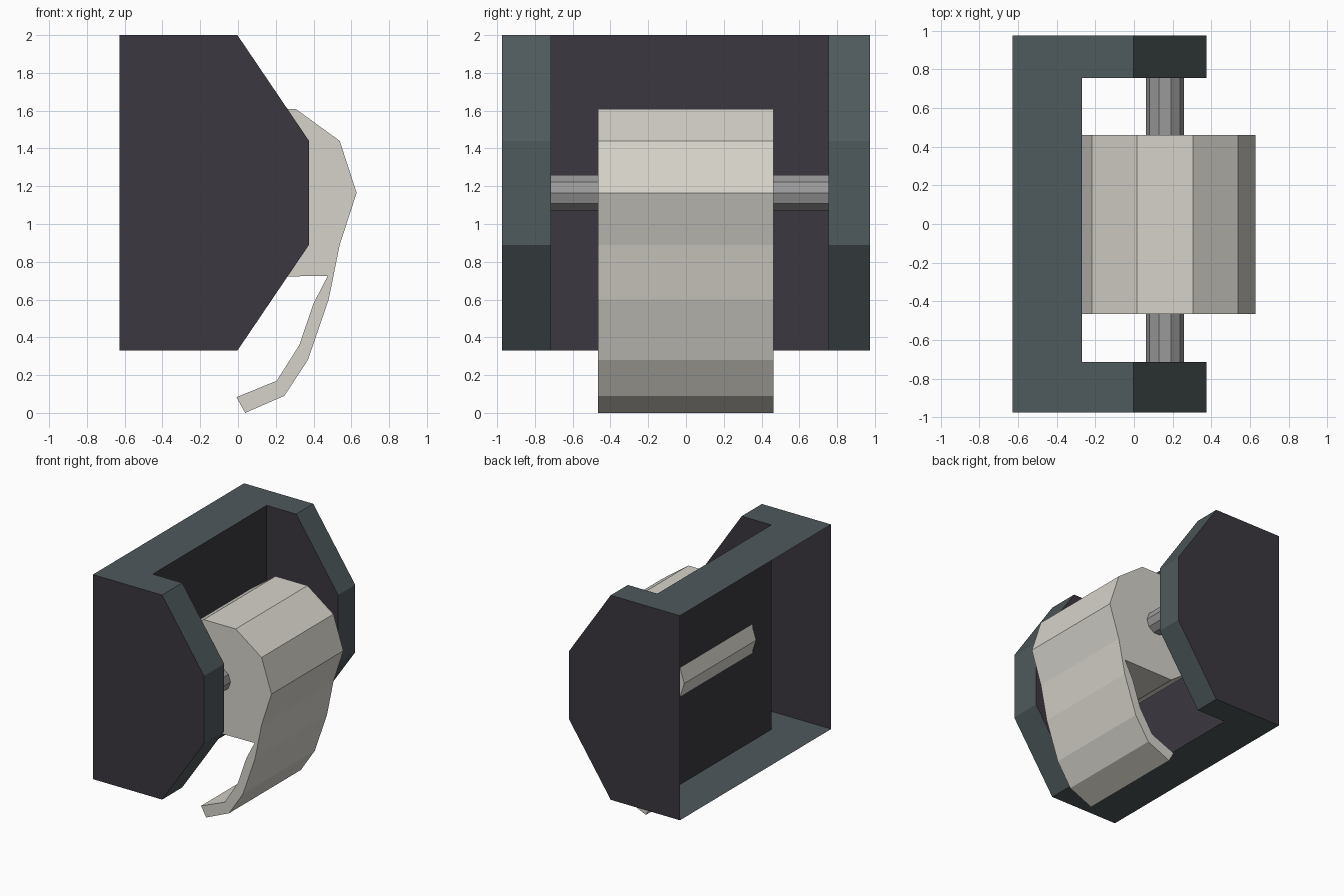
import bpy, bmesh, math
from mathutils import Vector

if "Cube" in bpy.data.objects:
    bpy.data.objects.remove(bpy.data.objects["Cube"])


def material(name, rgb):
    m = bpy.data.materials.new(name)
    m.diffuse_color = (*rgb, 1)
    m.use_nodes = True
    m.node_tree.nodes["Principled BSDF"].inputs["Base Color"].default_value = m.diffuse_color
    return m


DARK = material("dark plastic", (0.043, 0.039, 0.050))
RIM = material("slate rim", (0.078, 0.100, 0.107))
PAPER = material("paper white", (0.67, 0.65, 0.59))
METAL = material("rod grey", (0.32, 0.32, 0.32))


def extrude(points, offset):
    """bmesh prism from a flat outline and an extrusion vector"""
    bm = bmesh.new()
    face = bm.faces.new([bm.verts.new(p) for p in points])
    res = bmesh.ops.extrude_face_region(bm, geom=[face], use_keep_orig=True)
    verts = [g for g in res["geom"] if isinstance(g, bmesh.types.BMVert)]
    bmesh.ops.translate(bm, verts=verts, vec=offset)
    bmesh.ops.recalc_face_normals(bm, faces=bm.faces)
    return bm


def finish(bm, name, *mats):
    mesh = bpy.data.meshes.new(name)
    bm.to_mesh(mesh)
    bm.free()
    for m in mats:
        mesh.materials.append(m)
    ob = bpy.data.objects.new(name, mesh)
    bpy.context.collection.objects.link(ob)
    return ob


def ring(cx, cz, r, n=10):
    return [(cx + r * math.cos(2 * math.pi * i / n),
             cz + r * math.sin(2 * math.pi * i / n)) for i in range(n)]


# Wall bracket: U-shaped plan, arms chamfered, hollow and open at the wall side
BACK, PANEL, TIP = -0.628, -0.27, 0.376
Z0, Z1 = 0.33, 2.0
plan = [(BACK, -0.975), (TIP, -0.975), (TIP, -0.715), (PANEL, -0.715),
        (PANEL, 0.755), (TIP, 0.755), (TIP, 0.975), (BACK, 0.975)]
bm = extrude([(x, y, Z0) for x, y in plan], Vector((0, 0, Z1 - Z0)))
for z, sign in ((Z1, 1), (Z0, -1)):
    bmesh.ops.bisect_plane(bm, geom=bm.verts[:] + bm.edges[:] + bm.faces[:],
                           plane_co=(-0.003, 0, z),
                           plane_no=Vector((0.56, 0, sign * 0.379)).normalized(),
                           clear_outer=True)
    bmesh.ops.holes_fill(bm, edges=[e for e in bm.edges if e.is_boundary], sides=0)
bmesh.ops.recalc_face_normals(bm, faces=bm.faces)
bm.normal_update()
bmesh.ops.delete(bm, geom=[f for f in bm.faces if f.normal.x < -0.9], context='FACES')
for f in bm.faces:
    is_panel = f.normal.x > 0.9 and f.calc_center_median().x < 0
    f.material_index = 0 if abs(f.normal.y) > 0.9 or is_panel else 1
finish(bm, "wall_bracket", DARK, RIM)

# Paper roll with its hanging sheet, one profile
CX, CZ = 0.16, 1.165
roll = ring(CX, CZ, 0.468)
sheet = [(0.475, 0.725), (0.40, 0.58), (0.325, 0.36), (0.205, 0.17), (-0.008, 0.083),
         (0.038, 0.0), (0.245, 0.09), (0.37, 0.28), (0.48, 0.60)]
outline = roll[:8] + sheet + [roll[9]]
# the roll's flat underside runs straight on to the sheet, so its last lower corner is skipped
bm = extrude([(x, -0.465, z) for x, z in outline], Vector((0, 0.927, 0)))
finish(bm, "paper_roll", PAPER)

# Rod between the arms
bm = extrude([(x, -0.72, z) for x, z in ring(CX, CZ, 0.098)], Vector((0, 1.48, 0)))
finish(bm, "rod", METAL)
